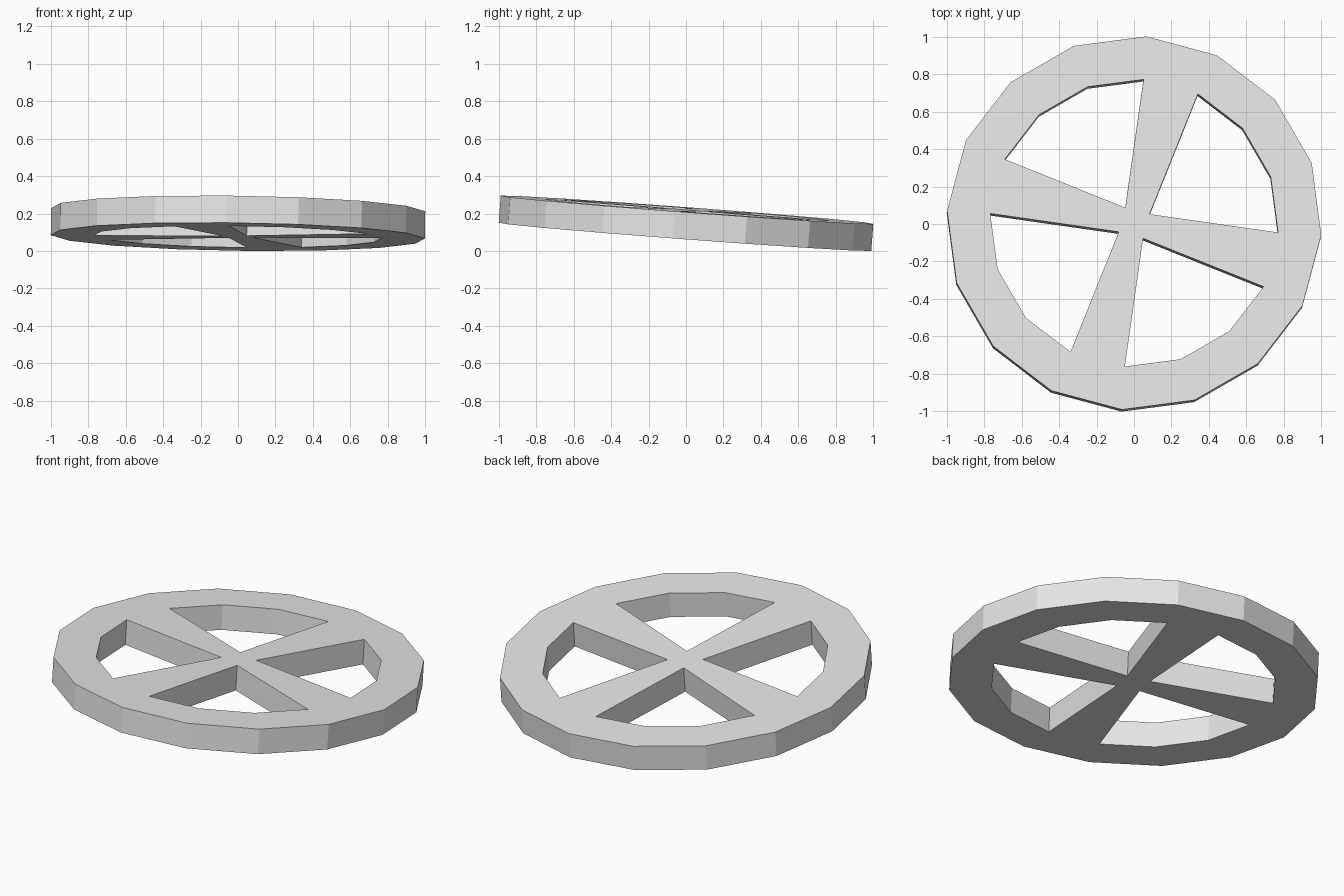
import bpy, bmesh
from math import cos, sin, radians
from mathutils import Vector

cube = bpy.data.objects.get("Cube")
if cube:
    bpy.data.objects.remove(cube, do_unlink=True)

SIDES = 16
SPOKES = 4
OUTER_R, INNER_R, HUB_R = 1.001, 0.77, 0.095
THICKNESS = 0.145
SPOKE_ANGLE = 75          # direction of the first spoke, in degrees
STEP = 360 / SIDES

grey = bpy.data.materials.new("plain_grey")
grey.use_nodes = True
grey.diffuse_color = (0.8, 0.8, 0.8, 1)
grey.node_tree.nodes["Principled BSDF"].inputs["Base Color"].default_value = (0.8, 0.8, 0.8, 1)

bm = bmesh.new()


def circle(radius, count, start):
    """Points evenly spaced on a circle on the underside of the wheel."""
    angles = [radians(start + 360 * i / count) for i in range(count)]
    return [bm.verts.new((radius * cos(a), radius * sin(a), -THICKNESS / 2)) for a in angles]


outer = circle(OUTER_R, SIDES, SPOKE_ANGLE - STEP / 2)
inner = circle(INNER_R, SIDES, SPOKE_ANGLE - STEP / 2)
hub = circle(HUB_R, SPOKES, SPOKE_ANGLE - 180 / SPOKES)

# Rim
for i in range(SIDES):
    j = (i + 1) % SIDES
    bm.faces.new((outer[i], outer[j], inner[j], inner[i]))

# Hub and flared spokes
bm.faces.new(hub)
for s in range(SPOKES):
    i = s * SIDES // SPOKES
    bm.faces.new((inner[i], inner[i + 1], hub[(s + 1) % SPOKES], hub[s]))

# Thicken the flat pattern
top = bmesh.ops.extrude_face_region(bm, geom=bm.faces[:])
bmesh.ops.translate(bm, vec=(0, 0, THICKNESS),
                    verts=[g for g in top["geom"] if isinstance(g, bmesh.types.BMVert)])
bmesh.ops.recalc_face_normals(bm, faces=bm.faces[:])

# Lean the wheel slightly and rest it on the ground
tilt = Vector((0, 0, 1)).rotation_difference(Vector((0.0135, 0.075, 1)))
bmesh.ops.transform(bm, matrix=tilt.to_matrix().to_4x4(), verts=bm.verts[:])
lowest = min(v.co.z for v in bm.verts)
bmesh.ops.translate(bm, vec=(0, 0, -lowest), verts=bm.verts[:])

mesh = bpy.data.meshes.new("spoked_wheel")
bm.to_mesh(mesh)
bm.free()
mesh.materials.append(grey)
wheel = bpy.data.objects.new("spoked_wheel", mesh)
bpy.context.collection.objects.link(wheel)
